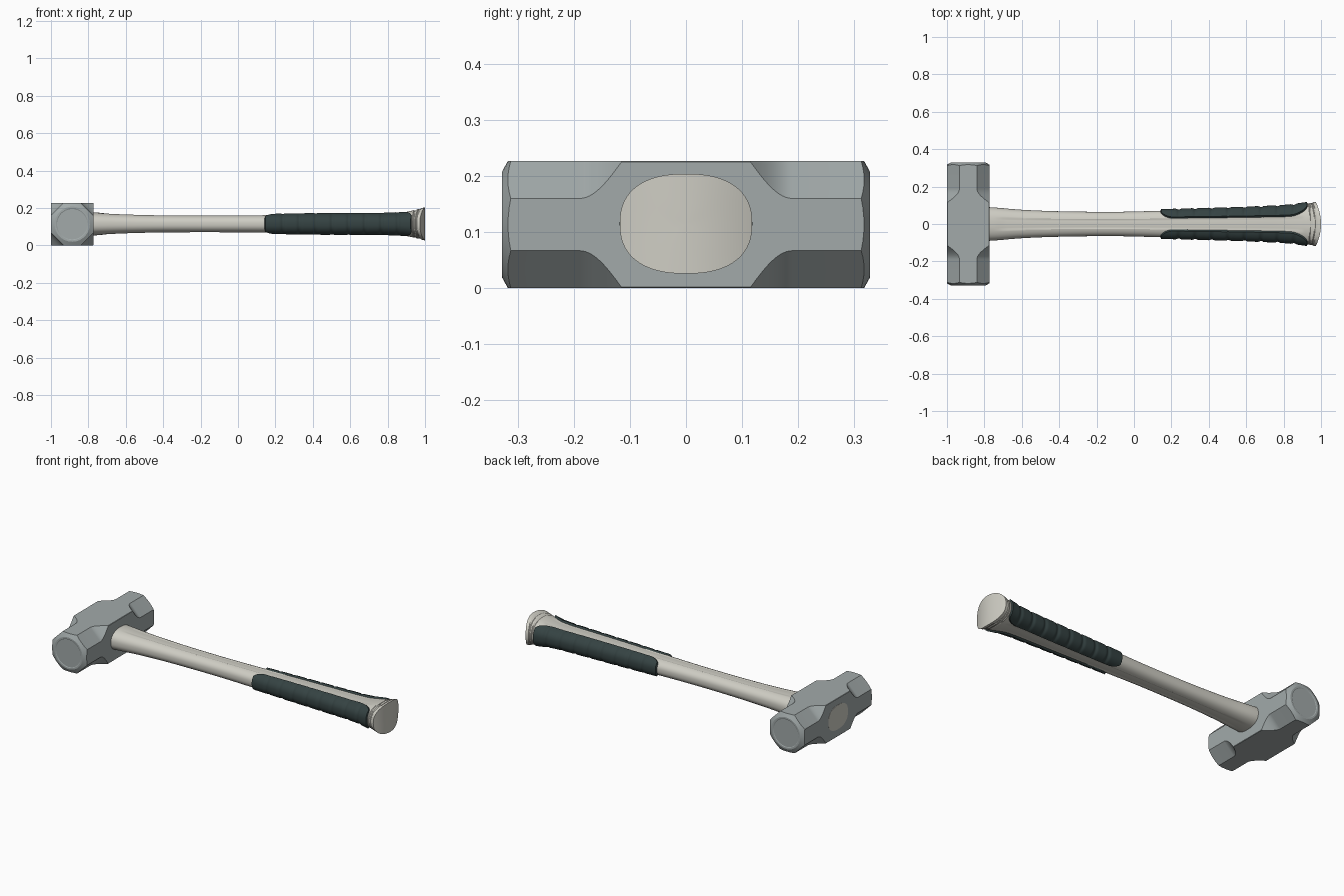
import bpy, bmesh, math

if "Cube" in bpy.data.objects:
    bpy.data.objects.remove(bpy.data.objects["Cube"])

ZC = 0.115


def material(name, rgb):
    m = bpy.data.materials.new(name)
    m.diffuse_color = (*rgb, 1)
    m.use_nodes = True
    m.node_tree.nodes["Principled BSDF"].inputs["Base Color"].default_value = m.diffuse_color
    return m


def loft(name, rings, mat, closed=True, angle=30):
    """Skin a list of equal-length point rings; closed rings also get end caps."""
    bm = bmesh.new()
    vs = [[bm.verts.new(p) for p in r] for r in rings]
    n = len(rings[0])
    for a, b in zip(vs, vs[1:]):
        for i in range(n if closed else n - 1):
            j = (i + 1) % n
            bm.faces.new((a[i], a[j], b[j], b[i]))
    if closed:
        bm.faces.new(vs[0])
        bm.faces.new(vs[-1])
    bmesh.ops.recalc_face_normals(bm, faces=bm.faces)
    me = bpy.data.meshes.new(name)
    bm.to_mesh(me)
    bm.free()
    ob = bpy.data.objects.new(name, me)
    bpy.context.collection.objects.link(ob)
    me.materials.append(mat)
    bpy.ops.object.select_all(action='DESELECT')
    ob.select_set(True)
    bpy.context.view_layer.objects.active = ob
    bpy.ops.object.shade_smooth_by_angle(angle=math.radians(angle))
    return ob


def smooth(a, b, x):
    t = min(1, max(0, (x - a) / (b - a)))
    return t * t * (3 - 2 * t)


steel = material("steel", (0.36, 0.40, 0.40))
ivory = material("ivory", (0.62, 0.61, 0.55))
rubber = material("rubber", (0.035, 0.055, 0.055))

# Head: square block whose corners are scooped into octagonal ends
H, XH, YE, CH = 0.1135, -0.8865, 0.328, 0.067


def section(c, k=6):
    """Square outline with corners cut by c, each side split into k."""
    d = H - c
    corners = [(H, -d), (H, d), (d, H), (-d, H), (-H, d), (-H, -d), (-d, -H), (d, -H)]
    pts = []
    for (x0, z0), (x1, z1) in zip(corners, corners[1:] + corners[:1]):
        pts += [(x0 + (x1 - x0) * i / k, z0 + (z1 - z0) * i / k) for i in range(k)]
    return pts


half = [[(XH + x, 0.115, H + z) for x, z in section(0.002)]]
for i in range(1, 13):
    s = i / 12
    c = 0.002 + (CH - 0.002) * math.sin(s * math.pi / 2)
    half.append([(XH + x, 0.115 + 0.075 * s, H + z) for x, z in section(c)])
octagon = section(CH)
# conical edge break, then a flat face with a shallow round recess
half.append([(XH + x, YE - (math.hypot(x, z) - 0.094) * 0.55, H + z) for x, z in octagon])
for r, y in ((0.094, YE), (0.085, YE), (0.081, YE - 0.002)):
    half.append([(XH + x * r / math.hypot(x, z), y, H + z * r / math.hypot(x, z))
                 for x, z in octagon])
mirrored = [[(x, -y, z) for x, y, z in r] for r in reversed(half)]
loft("hammer_head", mirrored + half, steel, angle=20)

# Handle profile: x, half width in y, half height in z
PROFILE = [(-1.0, 0.092, 0.072), (-0.78, 0.090, 0.062), (-0.6, 0.076, 0.053),
           (-0.4, 0.068, 0.048), (-0.1, 0.065, 0.047), (0.15, 0.071, 0.049),
           (0.4, 0.078, 0.053), (0.65, 0.086, 0.055), (0.82, 0.095, 0.057),
           (0.92, 0.108, 0.069), (1.0, 0.118, 0.089)]


def size(x):
    """Smooth interpolation of the profile."""
    P = PROFILE
    i = max(j for j in range(len(P) - 1) if j == 0 or P[j][0] <= x)
    p0, p1, p2, p3 = P[max(i - 1, 0)], P[i], P[i + 1], P[min(i + 2, len(P) - 1)]
    h = p2[0] - p1[0]
    t = (x - p1[0]) / h
    out = []
    for k in (1, 2):
        m1 = (p2[k] - p0[k]) / (p2[0] - p0[0]) * h
        m2 = (p3[k] - p1[k]) / (p3[0] - p1[0]) * h
        out.append((2*t**3 - 3*t*t + 1) * p1[k] + (t**3 - 2*t*t + t) * m1
                   + (3*t*t - 2*t**3) * p2[k] + (t**3 - t*t) * m2)
    return out


def oval(x, t, off=0.0):
    """Point on the handle surface; the butt bows back toward its sides."""
    a, b = size(x)
    c, s = math.cos(t), math.sin(t)
    y = math.copysign(abs(c) ** 0.84, c) * (a + off)
    z = math.copysign(abs(s) ** 0.84, s) * (b + off)
    return [x - 0.028 * (y / 0.118) ** 2 * smooth(0.9, 1, x), y, ZC + z]


N = 72
rings = []
xs = [-1.0 + 1.9 * i / 76 for i in range(77)] + [0.9 + 0.1 * i / 20 for i in range(1, 21)]
for x in xs:
    seam = -0.003 if 0.944 < x < 0.951 or 0.969 < x < 0.976 else 0
    ring = [oval(x, 2 * math.pi * i / N, seam) for i in range(N)]
    # shallow channel along the top and bottom
    depth = 0.003 * smooth(-0.74, -0.7, x) * (1 - smooth(0.88, 0.92, x))
    for i in range(N):
        if abs(abs(i * 5 - 180) - 90) <= 15:
            ring[i][2] -= math.copysign(depth, ring[i][2] - ZC)
    rings.append(ring)
# bowed butt end
for s in (0.96, 0.8, 0.6, 0.4, 0.2, 0.04):
    rings.append([(1 - 0.028 * (y * s / 0.118) ** 2, y * s, ZC + (z - ZC) * s)
                  for x, y, z in rings[96]])
handle = loft("handle", rings, ivory)
for v in handle.data.vertices:          # end stands just proud of the head's eye
    if v.co.x < -0.99:
        v.co.x = -1.001

# Rubber grips: ribbed panels on both sides, rounded at their ends
X0, X1, NX, NT = 0.14, 0.935, 130, 30
for side, label in ((-1, "front"), (1, "back")):
    rows = []
    for i in range(NX + 1):
        u = i / NX
        x = X0 + (X1 - X0) * u
        d0, d1 = min(1, (x - X0) / 0.07), min(1, (X1 - x) / 0.11)
        round_end = math.sqrt(1 - (1 - d0) ** 2) * math.sqrt(1 - (1 - d1) ** 2)
        reach = math.radians(71) * (0.35 + 0.65 * round_end)
        groove = max(0, math.cos(2 * math.pi * (x - 0.24) / 0.088)) ** 4
        if x < 0.2 or x > 0.9:
            groove = 0
        row = []
        for j in range(NT + 1):
            v = 2 * j / NT - 1
            rim = 0 < i < NX and 0 < j < NT
            off = 0.009 - 0.006 * groove * (1 - v ** 4) if rim else -0.003
            p = oval(x, v * reach, off)
            row.append((p[0], p[1] * side, p[2]))
        rows.append(row)
    loft("grip_" + label, rows, rubber, closed=False, angle=40)
    g = bpy.context.object
    # open patch: make sure faces point outward
    if sum(p.normal.y * side for p in g.data.polygons) < 0:
        g.data.flip_normals()
